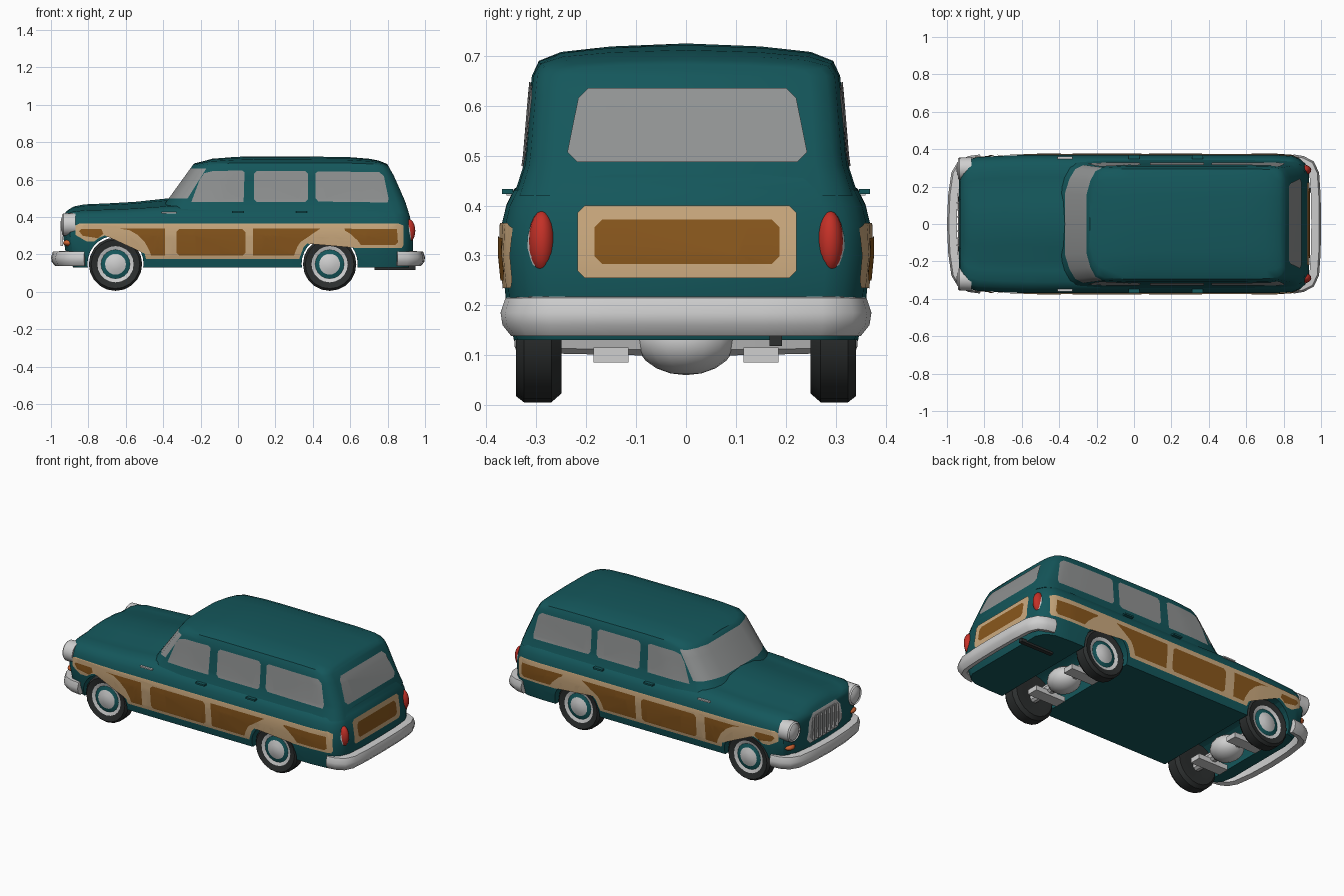
import bpy, bmesh, math
from mathutils import Vector

if "Cube" in bpy.data.objects:
    bpy.data.objects.remove(bpy.data.objects["Cube"])


def mat(name, r, g, b):
    m = bpy.data.materials.new(name)
    m.diffuse_color = (r, g, b, 1)
    m.use_nodes = True
    m.node_tree.nodes["Principled BSDF"].inputs["Base Color"].default_value = m.diffuse_color
    return m


TEAL = mat("teal paint", 0.007, 0.095, 0.105)
GLASS = mat("grey glass", 0.28, 0.29, 0.29)
CHROME = mat("pale chrome", 0.62, 0.62, 0.62)
TAN = mat("tan wood", 0.60, 0.40, 0.21)
BROWN = mat("brown wood", 0.25, 0.095, 0.012)
RED = mat("red lamp", 0.55, 0.03, 0.02)
BLACK = mat("black rubber", 0.025, 0.028, 0.028)
ORANGE = mat("orange lamp", 0.60, 0.12, 0.03)


def make(name, bm, mats, angle=35, recalc=True):
    if recalc:
        bmesh.ops.recalc_face_normals(bm, faces=bm.faces)
    me = bpy.data.meshes.new(name)
    bm.to_mesh(me)
    bm.free()
    for m in mats:
        me.materials.append(m)
    ob = bpy.data.objects.new(name, me)
    bpy.context.collection.objects.link(ob)
    bpy.ops.object.select_all(action='DESELECT')
    ob.select_set(True)
    bpy.context.view_layer.objects.active = ob
    bpy.ops.object.shade_smooth_by_angle(angle=math.radians(angle))
    return ob


def interp(tab, v, col=1):
    if v <= tab[0][0]:
        return tab[0][col]
    for a, b in zip(tab, tab[1:]):
        if v <= b[0]:
            return a[col] + (b[col] - a[col]) * (v - a[0]) / (b[0] - a[0])
    return tab[-1][col]


# Side outlines of nose, windscreen and tail: (z, x)
NOSE = [(.13, -.88), (.2, -.92), (.3, -.935), (.4, -.93), (.46, -.91)]
SCREEN = [(.42, -.427), (.5, -.37), (.73, -.204)]
TAIL = [(.12, .91), (.2, .935), (.3, .935), (.4, .92), (.48, .895), (.6, .845), (.68, .80), (.73, .77)]
# Half sections: (z, half width)
LOW = [(.13, .345), (.2, .36), (.3, .37), (.36, .37), (.4, .36), (.43, .345), (.455, .31),
       (.458, .25), (.462, .2), (.485, .12), (.495, 0)]
TOP = [(.42, .345), (.48, .326), (.5, .323), (.62, .313), (.66, .309), (.69, .295), (.708, .25), (.719, .15), (.725, 0)]
# Stations: (t, width scale, height scale above pivot)
LOW_ST = [(0, .64, .5), (.008, .84, .62), (.02, .92, .72), (.05, .965, .8), (.12, .985, .84), (.2, 1, .9),
          (.3, 1, 1.04), (.5, 1, 1), (.9, 1, 1), (.955, .98, 1), (.975, .94, 1), (.99, .87, 1), (1, .76, 1)]
TOP_ST = [(0, .5, .4), (.02, .75, .5), (.045, .91, .62), (.08, .975, .8), (.2, 1, .95), (.3, 1, 1), (.8, 1, .95),
          (.92, .99, .8), (.965, .965, .65), (.985, .91, .5), (1, .8, .35)]


def loft(name, front, rear, stations, half, pivot, mats, rule=None):
    bm = bmesh.new()
    ring = [(w, z) for z, w in half] + [(-w, z) for z, w in half[-2::-1]]
    n, m = len(ring), len(half)
    rows = []
    for t, s, k in stations:
        row = []
        for y, z in ring:
            z = z if z < pivot else pivot + (z - pivot) * k
            a, b = interp(front, z), interp(rear, z)
            row.append(bm.verts.new((a + t * (b - a), y * s, z)))
        rows.append(row)
    for r, q in zip(rows, rows[1:]):
        for i in range(n):
            j = (i + 1) % n
            bm.faces.new((r[i], r[j], q[j], q[i]))
    for r in (rows[0], rows[-1]):
        for i in range(m - 2):
            bm.faces.new((r[i], r[i + 1], r[n - 2 - i], r[n - 1 - i]))
        bm.faces.new((r[m - 2], r[m - 1], r[m]))
    bmesh.ops.recalc_face_normals(bm, faces=bm.faces)
    if rule:
        for f in bm.faces:
            f.material_index = rule(f)
    return make(name, bm, mats)


# Lower body with wheel arches cut through, and the cabin with its windscreen
body = loft("lower_body", NOSE, TAIL, LOW_ST, LOW, .36, [TEAL])
WHEELS = (-.655, .49)
for x in WHEELS:
    bpy.ops.mesh.primitive_cylinder_add(vertices=28, radius=.15, depth=1, location=(x, 0, .15), rotation=(math.pi / 2, 0, 0))
    cut = bpy.context.object
    cut.name = "arch_cutter"
    cut.hide_render = True
    mod = body.modifiers.new("arch", 'BOOLEAN')
    mod.operation = 'DIFFERENCE'
    mod.object = cut
    bpy.context.view_layer.objects.active = body
    bpy.ops.object.modifier_apply(modifier=mod.name)
    bpy.data.objects.remove(cut)
bpy.ops.object.select_all(action='DESELECT')
body.select_set(True)
bpy.ops.object.shade_smooth_by_angle(angle=math.radians(35))
loft("cabin", SCREEN, TAIL, TOP_ST, TOP, .66, [TEAL, GLASS],
     lambda f: int(f.normal.x < -.4 and .5 < f.calc_center_median().z < .66))


def side(front, stations, half):
    def place(sgn, a, z, off):
        x0, x1 = interp(front, z), interp(TAIL, z)
        w = interp(stations, (a - x0) / (x1 - x0)) * interp(half, z)
        return (a, sgn * (w + off), z)
    return place


LOW_SIDE, TOP_SIDE = side(NOSE, LOW_ST, LOW), side(SCREEN, TOP_ST, TOP)
REAR = lambda sgn, a, z, off: (interp(TAIL, z) + off, a, z)
FRONT = lambda sgn, a, z, off: (interp(NOSE, z) - off, a, z)


def plate(name, pts, material, place, out, off=.004):
    """Thin sheet cut from a flat outline and laid on the body surface."""
    bm = bmesh.new()
    bm.faces.new([bm.verts.new((a, 0, z)) for a, z in pts])
    bmesh.ops.triangulate(bm, faces=bm.faces[:])
    cuts = [((i * .025, 0, 0), (1, 0, 0)) for i in range(-38, 39)]
    cuts += [((0, 0, z), (0, 0, 1)) for z in (.2, .3, .36, .4, .48, .5, .6, .62)]
    for co, no in cuts:
        bmesh.ops.bisect_plane(bm, geom=bm.verts[:] + bm.edges[:] + bm.faces[:], plane_co=co, plane_no=no)
    sgn = 1 if out[1] > 0 else -1
    for v in bm.verts:
        v.co = place(sgn, v.co.x, v.co.z, off)
    bm.normal_update()
    for f in bm.faces:
        if f.normal.dot(Vector(out)) < 0:
            f.normal_flip()
    make(name, bm, [material], recalc=False)


def arc(cx, r, a0, a1, n=8):
    angs = [math.radians(a0 + (a1 - a0) * i / n) for i in range(n + 1)]
    return [(cx + r * math.cos(a), .15 + r * math.sin(a)) for a in angs]


def rounded(a0, a1, z0, z1, c=.015, inset=0):
    """Rectangle with clipped corners, narrower at the top by inset."""
    b0, b1 = a0 + inset, a1 - inset
    return [(a0 + c, z0), (a1 - c, z0), (a1, z0 + c), (b1, z1 - c), (b1 - c, z1), (b0 + c, z1), (b0, z1 - c), (a0, z0 + c)]


# Wood trim and side windows
F, R = WHEELS
frame = ([(-.87, .355), (-.87, .305), (-.81, .27)] + arc(F, .165, 133, 9, 12) + arc(R, .165, 171, 31, 12)
         + [(.875, .235), (.885, .25), (.885, .355), (.86, .365), (-.85, .365)])
panels = {
    "front_wing_panel": [(-.85, .325), (-.83, .3), (-.75, .287), (-.72, .31), (-.73, .335), (-.84, .335)],
    "behind_wheel_panel": [(-.63, .338), (-.39, .338), (-.39, .195)] + arc(F, .195, 13, 75),
    "front_door_panel": rounded(-.33, .04, .195, .335),
    "rear_door_panel": [(.08, .195), (.08, .338)] + arc(R, .195, 105, 167),
    "rear_quarter_panel": arc(R, .195, 65, 31) + [(.84, .25), (.855, .265), (.85, .335), (.57, .338)],
}
windows = {
    "front_door_window": [(-.25, .48), (.03, .48), (.035, .64), (.02, .65), (-.14, .645), (-.18, .635), (-.205, .6)],
    "rear_door_window": rounded(.085, .375, .48, .647),
    "quarter_window": [(.415, .5), (.43, .483), (.8, .478), (.805, .5), (.78, .62), (.755, .64), (.43, .645), (.415, .635)],
}
for tag, sg in (("left", -1), ("right", 1)):
    plate(f"wood_frame_{tag}", frame, TAN, LOW_SIDE, (0, sg, 0))
    for name, pts in panels.items():
        plate(f"{name}_{tag}", pts, BROWN, LOW_SIDE, (0, sg, 0), .007)
    for name, pts in windows.items():
        plate(f"{name}_{tag}", pts, GLASS, TOP_SIDE, (0, sg, 0))
# Tailgate trim, rear window and grille
plate("tailgate_frame", rounded(-.218, .222, .255, .4), TAN, REAR, (1, 0, 0))
plate("tailgate_panel", rounded(-.183, .187, .283, .372), BROWN, REAR, (1, 0, 0), .007)
plate("rear_window", rounded(-.238, .243, .487, .636, .02, .022), GLASS, REAR, (1, 0, 0))
plate("grille_frame", rounded(-.17, .17, .225, .405, .04, .02), CHROME, FRONT, (-1, 0, 0))
plate("grille_mesh", rounded(-.15, .15, .24, .39, .035, .018), GLASS, FRONT, (-1, 0, 0), .007)


def box(name, loc, size, material):
    bm = bmesh.new()
    bmesh.ops.create_cube(bm, size=1)
    for v in bm.verts:
        v.co = Vector([v.co[i] * size[i] + loc[i] for i in range(3)])
    make(name, bm, [material])


def ball(name, loc, size, material):
    bm = bmesh.new()
    bmesh.ops.create_uvsphere(bm, u_segments=16, v_segments=10, radius=1)
    for v in bm.verts:
        v.co = Vector([v.co[i] * size[i] + loc[i] for i in range(3)])
    make(name, bm, [material], 60)


def lathe(name, prof, bands, mats, axis, loc, sgn=1, n=20):
    """Spin (radius, offset) points around the x or y axis."""
    bm = bmesh.new()
    rings = []
    for r, a in prof:
        r = max(r, 1e-5)
        ring = []
        for i in range(n):
            c, s = r * math.cos(i * math.tau / n), r * math.sin(i * math.tau / n)
            d = (sgn * a, c, s) if axis == 'x' else (c, sgn * a, s)
            ring.append(bm.verts.new(Vector(loc) + Vector(d)))
        rings.append(ring)
    for p, q, b in zip(rings, rings[1:], bands):
        for i in range(n):
            bm.faces.new((p[i], p[i - 1], q[i - 1], q[i])).material_index = b
    bmesh.ops.remove_doubles(bm, verts=bm.verts, dist=1e-4)
    make(name, bm, mats)


# Wheels, lamps and handles on both sides
TYRE = [(0, .345), (.03, .344), (.056, .333), (.078, .327), (.097, .334), (.13, .341), (.1425, .325), (.1425, .27),
        (.125, .25), (.07, .25), (0, .26)]
LAMP = [(0, .05), (.03, .046), (.048, .036), (.052, .042), (.06, .034), (.062, -.03), (0, -.03)]
for tag, sg in (("left", -1), ("right", 1)):
    for end, x in zip(("front", "rear"), WHEELS):
        lathe(f"{end}_wheel_{tag}", TYRE, [1, 1, 2, 1, 0, 0, 0, 0, 0, 0], [BLACK, CHROME, TEAL], 'y', (x, 0, .148), sg)
    lathe(f"headlamp_{tag}", LAMP, [0] * 6, [CHROME], 'x', (-.9, sg * .295, .36), -1)
    ball(f"turn_lamp_{tag}", (-.905, sg * .295, .262), (.03, .035, .018), ORANGE)
    ball(f"tail_lamp_base_{tag}", (.905, sg * .29, .318), (.03, .03, .064), CHROME)
    ball(f"tail_lamp_{tag}", (.912, sg * .289, .327), (.036, .027, .062), RED)
    for x in (0, .34):
        box(f"door_handle_{tag}", (x, sg * .358, .428), (.06, .022, .01), TEAL)
    box(f"wing_trim_{tag}", (-.37, sg * .352, .424), (.08, .016, .008), CHROME)
for i in range(-3, 4):
    box("grille_bar", (-.942, i * .038, .312), (.012, .007, .135), CHROME)


def bumper(name, half):
    bm = bmesh.new()
    sec = [(-.03, .145), (0, .138), (.018, .16), (.022, .185), (.012, .215), (-.03, .218)]
    path = [(x, -y) for x, y in half[:0:-1]] + half
    rows = []
    for i, (x, y) in enumerate(path):
        a, b = path[max(i - 1, 0)], path[min(i + 1, len(path) - 1)]
        nrm = Vector((b[1] - a[1], a[0] - b[0])).normalized()
        if x < 0:
            nrm = Vector((-abs(nrm.x), math.copysign(nrm.y, y)))
        rows.append([bm.verts.new((x + nrm.x * o, y + nrm.y * o, z)) for o, z in sec])
    for r, q in zip(rows, rows[1:]):
        for i in range(len(sec)):
            bm.faces.new((r[i], r[i - 1], q[i - 1], q[i]))
    bm.faces.new(rows[0])
    bm.faces.new(rows[-1])
    make(name, bm, [CHROME], 40)


bumper("rear_bumper", [(.978, 0), (.976, .15), (.968, .27), (.945, .32), (.9, .342), (.85, .35)])
bumper("front_bumper", [(-.978, 0), (-.972, .15), (-.955, .27), (-.925, .32), (-.88, .342), (-.82, .35)])

# Running gear seen from below
for end, x in zip(("front", "rear"), WHEELS):
    lathe(f"{end}_axle", [(0, -.27), (.028, -.27), (.034, 0), (.028, .27), (0, .27)], [0] * 4, [CHROME], 'y', (x, 0, .13), 1, 10)
    ball(f"{end}_gear_housing", (x, 0, .13), (.09, .1, .07), CHROME)
    for sg in (-1, 1):
        box(f"{end}_spring", (x, sg * .15, .1), (.2, .07, .03), CHROME)
box("exhaust_pipe", (.84, .18, .128), (.22, .025, .02), BLACK)
